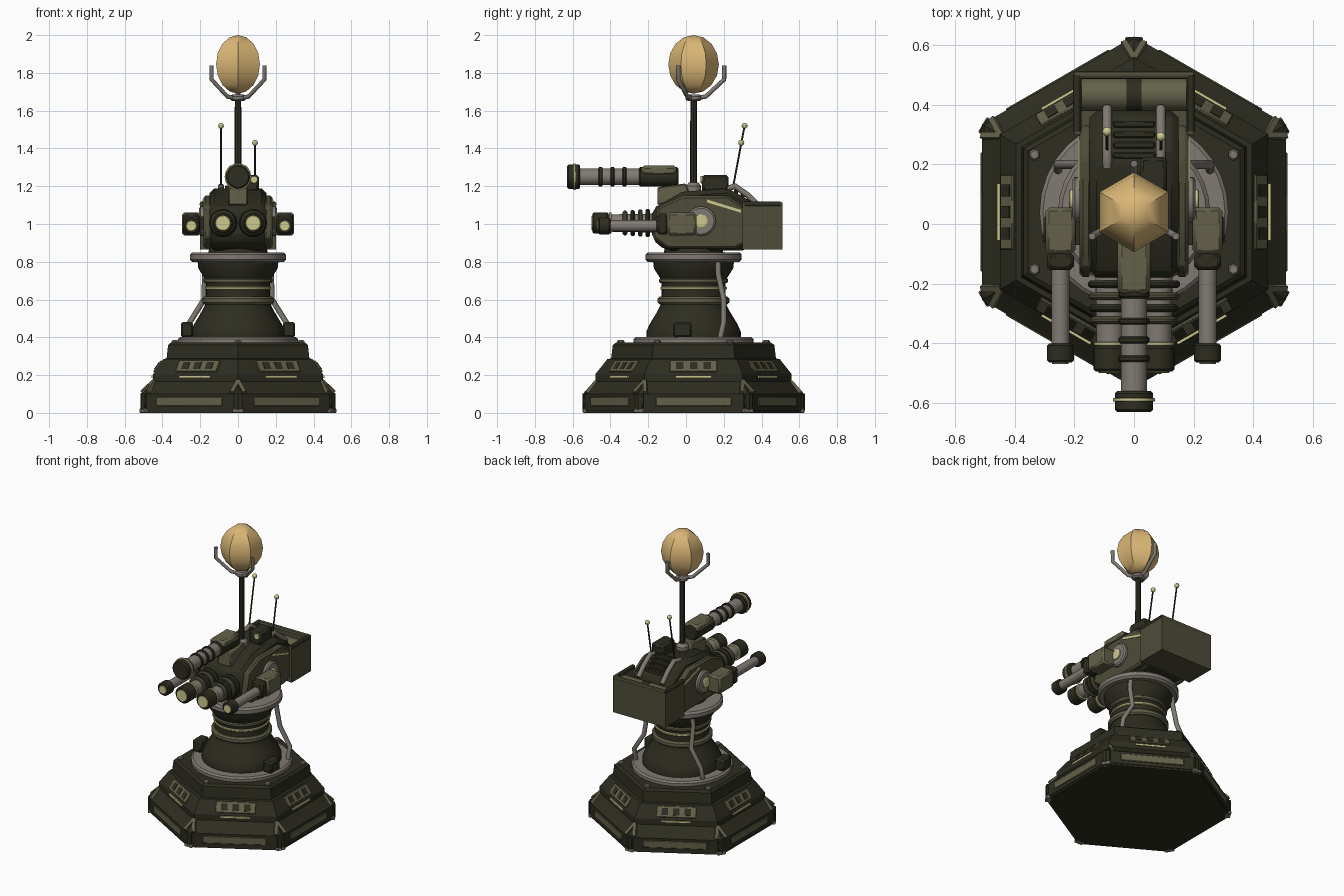
import bpy, bmesh
from math import pi, sin, cos, radians
from mathutils import Matrix, Vector

cube = bpy.data.objects.get("Cube")
if cube:
    bpy.data.objects.remove(cube, do_unlink=True)

CY = 0.04            # depth of the pedestal axis
HEX = 1 / cos(pi / 6)  # apothem to corner radius


def material(name, rgb):
    m = bpy.data.materials.new(name)
    m.use_nodes = True
    m.diffuse_color = (*rgb, 1)
    m.node_tree.nodes["Principled BSDF"].inputs["Base Color"].default_value = (*rgb, 1)
    return m


DARK = material("dark olive", (0.026, 0.026, 0.015))
MID = material("mid olive", (0.075, 0.073, 0.041))
OLIVE = material("olive", (0.125, 0.12, 0.067))
GREY = material("warm grey", (0.22, 0.195, 0.17))
YELLOW = material("pale yellow", (0.62, 0.58, 0.27))
TAN = material("tan", (0.70, 0.47, 0.18))


def finish(name, bm, mat, matrix=Matrix(), bevel=0):
    bmesh.ops.remove_doubles(bm, verts=bm.verts, dist=1e-5)
    bmesh.ops.recalc_face_normals(bm, faces=bm.faces)
    me = bpy.data.meshes.new(name)
    bm.to_mesh(me)
    bm.free()
    me.transform(matrix)
    me.materials.append(mat)
    me.shade_smooth()
    me.set_sharp_from_angle(angle=radians(32))
    ob = bpy.data.objects.new(name, me)
    bpy.context.collection.objects.link(ob)
    if bevel:
        mod = ob.modifiers.new("bevel", 'BEVEL')
        mod.width, mod.segments = bevel, 1
    return ob


def box(name, lo, hi, mat, bevel=0, matrix=Matrix()):
    lo, hi = Vector(lo), Vector(hi)
    bm = bmesh.new()
    bmesh.ops.create_cube(bm, size=1)
    fit = Matrix.Translation((lo + hi) / 2) @ Matrix.Diagonal((*(hi - lo), 1))
    bm.transform(fit)
    return finish(name, bm, mat, matrix, bevel)


def lathe(name, profile, mat, at=(0, CY, 0), turn=Matrix(), sides=24):
    bm = bmesh.new()
    rings = [[bm.verts.new((r * cos(pi / 2 + 2 * pi * i / sides),
                            r * sin(pi / 2 + 2 * pi * i / sides), z))
              for i in range(sides)] for r, z in profile]
    for a, b in zip(rings, rings[1:]):
        for i in range(sides):
            j = (i + 1) % sides
            bm.faces.new((a[i], a[j], b[j], b[i]))
    bm.faces.new(rings[0])
    bm.faces.new(rings[-1])
    return finish(name, bm, mat, Matrix.Translation(at) @ turn)


FORWARD = Matrix.Rotation(pi / 2, 4, 'X')   # lathe height runs towards the front


def barrel(name, x, z, profile, mat, sides=16):
    return lathe(name, profile, mat, (x, 0, z), FORWARD, sides)


def disc(name, x, z, r, near, far, mat, c=0.008):
    return barrel(name, x, z, [(r - c, near), (r, near + c), (r, far - c), (r - c, far)], mat)


def prism(name, profile, x0, x1, mat, bevel=0):
    bm = bmesh.new()
    a = [bm.verts.new((x0, y, z)) for y, z in profile]
    b = [bm.verts.new((x1, y, z)) for y, z in profile]
    bm.faces.new(a)
    bm.faces.new(b)
    for i in range(len(a)):
        j = (i + 1) % len(a)
        bm.faces.new((a[i], a[j], b[j], b[i]))
    return finish(name, bm, mat, bevel=bevel)


def tube(name, points, r, mat):
    cu = bpy.data.curves.new(name, 'CURVE')
    cu.dimensions, cu.bevel_depth, cu.bevel_resolution = '3D', r, 2
    cu.use_fill_caps = True
    sp = cu.splines.new('POLY')
    sp.points.add(len(points) - 1)
    for p, co in zip(sp.points, points):
        p.co = (*co, 1)
    cu.materials.append(mat)
    ob = bpy.data.objects.new(name, cu)
    bpy.context.collection.objects.link(ob)


# Hexagonal stepped base
tiers = [(.51, .012), (.51, .1), (.5, .108), (.45, .165), (.45, .205), (.395, .285),
         (.378, .288), (.37, .36), (.355, .372)]
lathe("base", [(a * HEX, z) for a, z in tiers], DARK, sides=6)
lathe("base_plate", [(.505 * HEX, 0), (.505 * HEX, .013)], DARK, sides=6)


def mount(angle, r, z, lean=0):
    return (Matrix.Translation((0, CY, 0)) @ Matrix.Rotation(angle, 4, 'Z')
            @ Matrix.Translation((r, 0, z)) @ Matrix.Rotation(-lean, 4, 'Y'))


for k in range(6):
    side = k * pi / 3
    corner = side + pi / 6
    box(f"skirt_panel_{k}", (-.01, -.2, -.024), (.005, .2, .024), OLIVE, .003, mount(side, .51, .06))
    box(f"light_strip_{k}", (-.01, -.095, -.006), (.008, .095, .006), YELLOW, 0, mount(side, .451, .192))
    slope = mount(side, .4225, .245, radians(34.5))
    box(f"vent_panel_{k}", (-.01, -.125, -.036), (.008, .125, .036), OLIVE, .003, slope)
    for i in (-1, 0, 1):
        box(f"vent_{k}_{i + 1}", (0, .072 * i - .02, -.022), (.011, .072 * i + .02, .022), DARK, 0, slope)
    # corner trim: olive plate on each side of the edge, grey foot below
    for s in (-1, 1):
        trim = mount(corner, .549, .137, radians(42)) @ Matrix.Rotation(s * radians(22), 4, 'X')
        box(f"corner_trim_{k}_{s + 1}", (-.015, s * .018 - .01, -.045),
            (.004, s * .018 + .01, .045), OLIVE, 0, trim)
    box(f"corner_foot_{k}", (-.04, -.03, 0), (-.002, .03, .022), GREY, .004, mount(corner, .589, 0))
    box(f"corner_post_{k}", (-.03, -.025, .02), (-.004, .025, .105), DARK, .004, mount(corner, .589, 0))
    lathe(f"bolt_{k}", [(.02, .365), (.02, .38), (.014, .385)], GREY,
          (.385 * cos(corner), CY + .385 * sin(corner), 0), sides=6)

# Pedestal
lathe("lower_ring", [(.30, .365), (.317, .372), (.317, .392), (.305, .402)], GREY, sides=32)
lathe("pedestal", [(.25, .4), (.25, .43), (.235, .465), (.19, .54), (.17, .58), (.17, .7),
                   (.178, .715), (.21, .765), (.215, .81)], DARK, sides=32)
for name, z, r, h, mat in (("collar_low", .595, .19, .02, OLIVE), ("collar_glow", .66, .176, .008, YELLOW),
                           ("collar_high", .7, .183, .012, OLIVE), ("upper_ring", .825, .255, .025, GREY)):
    c = h * .5
    lathe(name, [(r - c, z - h), (r, z - h + c), (r, z + h - c), (r - c, z + h)], mat, sides=32)
lathe("turret_neck", [(.16, .84), (.15, .88)], DARK, sides=24)
for s, n in ((1, "left"), (-1, "right")):
    box(f"pedestal_box_{n}", (s * .27 - .033, -.07, .4), (s * .27 + .033, .03, .48), DARK, .01)
    tube(f"brace_{n}", [(s * .17, .17, .8), (s * .175, .17, .74), (s * .18, .2, .6),
                        (s * .255, .2, .48), (s * .255, .18, .39)], .015, GREY)

# Turret body
body = [(-.18, .92), (-.18, 1.08), (-.02, 1.17), (.22, 1.19), (.38, 1.1), (.38, .9), (.3, .86), (-.11, .86)]
prism("turret_body", body, -.15, .15, DARK, .025)
cheek = [(-.18, .93), (-.15, 1.09), (-.02, 1.15), (.22, 1.15), (.33, 1.08), (.33, .9), (.26, .87), (-.1, .87)]
for s, n in ((1, "left"), (-1, "right")):
    prism(f"cheek_{n}", cheek, s * .14, s * .183, MID, .012)
    stripe = [(.11, 1.115), (.11, 1.13), (.29, 1.075), (.29, 1.06)]
    prism(f"stripe_{n}", stripe, s * .18, s * .188, YELLOW)
    out = Matrix.Rotation(s * pi / 2, 4, 'Y')
    lathe(f"hub_{n}", [(.078, 0), (.078, .02), (.068, .028)], GREY, (s * .178, .08, 1.015), out)
    lathe(f"hub_cap_{n}", [(.036, 0), (.036, .036), (.03, .04)], YELLOW, (s * .178, .08, 1.015), out)

    # Side gun pods
    x = s * .247
    box(f"pod_{n}", (x - .05, -.1, .94), (x + .05, .055, 1.06), OLIVE, .012)
    box(f"pod_nose_{n}", (x - .045, -.155, .945), (x + .045, -.095, 1.055), DARK, .012)
    box(f"pod_arm_{n}", (s * .17, -.07, .97), (s * .21, .03, 1.04), DARK)
    barrel(f"pod_barrel_{n}", x, .99, [(.03, .14), (.03, .41)], GREY)
    disc(f"pod_muzzle_{n}", x, .99, .045, .4, .465, DARK)
    disc(f"pod_lens_{n}", x, .99, .028, .44, .47, YELLOW, .002)

    # Paired centre guns with cooling rings
    x = s * .08
    barrel(f"gun_barrel_{n}", x, 1.005, [(.05, .15), (.045, .45)], GREY)
    for i in range(4):
        disc(f"gun_ring_{n}_{i}", x, 1.005, .075 - .003 * i, .19 + .04 * i, .215 + .04 * i,
             MID if i % 2 else DARK)
    disc(f"gun_glow_{n}", x, 1.005, .056, .395, .407, YELLOW, .002)
    disc(f"gun_muzzle_{n}", x, 1.005, .056, .41, .495, DARK)
    disc(f"gun_lens_{n}", x, 1.005, .04, .47, .499, YELLOW, .002)

    # Antennas on their sloped conduits
    x, top = s * .09, Vector((s * .09, .31, 1.52) if s < 0 else (s * .09, .293, 1.43))
    tube(f"conduit_{n}", [(x, .19, 1.18), (x, .26, 1.2), (x, .33, 1.15), (x, .39, 1.09)], .016, GREY)
    tube(f"antenna_{n}", [(x, .25, 1.2), top], .005, DARK)
    lathe(f"antenna_tip_{n}", [(.016 * sin(pi * i / 6), -.016 * cos(pi * i / 6)) for i in range(7)],
          YELLOW, top, sides=10)

# Rear deck ribs
for i in range(4):
    y = .23 + .035 * i
    z = 1.188 - .56 * (y - .22)
    box(f"deck_rib_{i}", (-.07, y - .011, z - .03), (.07, y + .011, z + .022), DARK, .005)

# Rear stowage bin
box("bin_floor", (-.198, .3, .866), (.198, .508, .99), MID)
box("bin_back", (-.2, .49, .865), (.2, .51, 1.115), MID)
for s, n in ((1, "left"), (-1, "right")):
    box(f"bin_side_{n}", (s * .2 - .01 * s - .01, .3, .865), (s * .2 - .01 * s + .01, .51, 1.115), MID)
    tube(f"bin_rail_{n}", [(s * .19, .31, 1.105), (s * .19, .5, 1.105)], .014, DARK)
tube("bin_rail_back", [(-.195, .5, 1.105), (.195, .5, 1.105)], .013, MID)
across = Matrix.Rotation(pi / 2, 4, 'Y')
lathe("stowed_roll", [(.055, -.178), (.055, .178)], OLIVE, (0, .434, 1.04), across, 16)
lathe("roll_strap", [(.058, -.025), (.058, .025)], DARK, (0, .434, 1.04), across, 16)

# Top cannon
prism("cannon_mount", [(-.15, 1.1), (-.15, 1.195), (0, 1.215), (.02, 1.15)], -.05, .05, OLIVE, .006)
barrel("cannon_barrel", 0, 1.25, [(.044, .2), (.044, .58)], GREY)
disc("cannon_breech", 0, 1.25, .052, .04, .25, DARK)
box("cannon_cover", (-.055, -.235, 1.255), (.055, -.05, 1.31), OLIVE, .015)
for i in range(3):
    disc(f"cannon_ring_{i}", 0, 1.25, .052, .315 + .063 * i, .337 + .063 * i, DARK, .005)
disc("cannon_muzzle", 0, 1.25, .064, .56, .63, DARK)
disc("cannon_glow", 0, 1.25, .071, .584, .596, YELLOW, .002)

# Sight
box("sight", (.02, .085, 1.17), (.11, .225, 1.26), DARK, .012)
disc("sight_lens", .085, 1.235, .02, -.09, -.078, YELLOW, .002)

# Mast, cradle and faceted globe
lathe("mast_foot", [(.04, 1.16), (.04, 1.2), (.025, 1.22)], GREY, sides=12)
lathe("mast", [(.019, 1.17), (.017, 1.67)], DARK, sides=8)
lathe("cradle_hub", [(.03, 1.65), (.042, 1.66), (.042, 1.675), (.03, 1.685)], GREY, sides=12)
for k in range(3):
    a = pi / 2 + k * 2 * pi / 3
    tube(f"cradle_prong_{k}", [(r * cos(a), CY + r * sin(a), z) for r, z in
                               ((.02, 1.667), (.065, 1.675), (.162, 1.765), (.162, 1.84))], .012, GREY)
lathe("globe", [(.134 * sin(pi * i / 8), 1.845 - .155 * cos(pi * i / 8)) for i in range(9)], TAN, sides=6)
